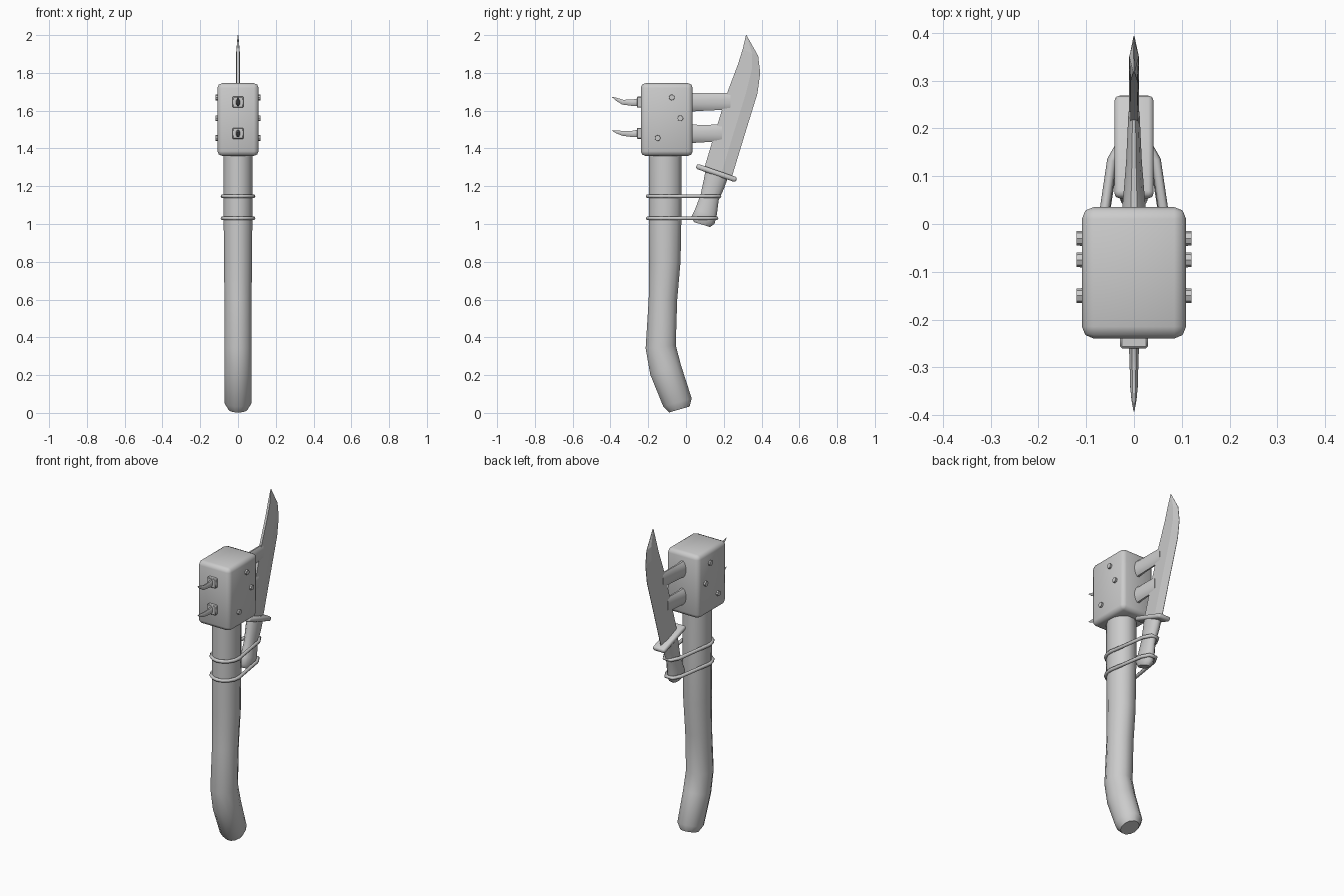
import bpy, bmesh, math
from mathutils import Vector, Matrix

if "Cube" in bpy.data.objects:
    bpy.data.objects.remove(bpy.data.objects["Cube"])


def finish(name, bm, angle=40):
    bmesh.ops.recalc_face_normals(bm, faces=bm.faces[:])
    me = bpy.data.meshes.new(name)
    bm.to_mesh(me)
    bm.free()
    ob = bpy.data.objects.new(name, me)
    bpy.context.collection.objects.link(ob)
    bpy.ops.object.select_all(action='DESELECT')
    ob.select_set(True)
    bpy.context.view_layer.objects.active = ob
    if angle:
        bpy.ops.object.shade_smooth_by_angle(angle=math.radians(angle))
    return ob


def skin(name, rings, angle=40):
    """Joins equal-length closed rings of points and caps both ends."""
    bm = bmesh.new()
    vs = [[bm.verts.new(p) for p in r] for r in rings]
    n = len(vs[0])
    for a, b in zip(vs, vs[1:]):
        for i in range(n):
            bm.faces.new((a[i], a[(i + 1) % n], b[(i + 1) % n], b[i]))
    bm.faces.new(vs[0])
    bm.faces.new(vs[-1])
    return finish(name, bm, angle)


def tube(name, stations, sides, angle=40):
    """Stations: y, z, tilt in degrees, half-width in the yz plane, half-width in x."""
    rings = []
    for y, z, tilt, r, rx in stations:
        c, s = math.cos(math.radians(tilt)), math.sin(math.radians(tilt))
        ring = []
        for i in range(sides):
            t = 2 * math.pi * (i + 0.5) / sides
            u = r * math.cos(t)
            ring.append((rx * math.sin(t), y + u * c, z + u * s))
        rings.append(ring)
    return skin(name, rings, angle)


def block(name, loc, size, bevel, segs=1, tilt=0, angle=40):
    bm = bmesh.new()
    bmesh.ops.create_cube(bm, size=1)
    bmesh.ops.scale(bm, vec=size, verts=bm.verts[:])
    if bevel:
        bmesh.ops.bevel(bm, geom=bm.edges[:], offset=bevel, segments=segs,
                        profile=0.5, affect='EDGES')
    bm.transform(Matrix.Translation(loc) @ Matrix.Rotation(math.radians(tilt), 4, 'X'))
    return finish(name, bm, angle)


# Curved wooden handle
tube("handle", [
    (-0.035, 0.018, 16, 0.058, 0.05), (-0.045, 0.055, 16, 0.081, 0.073),
    (-0.108, 0.228, 17, 0.088, 0.075), (-0.134, 0.35, 6, 0.083, 0.075),
    (-0.122, 0.6, -2, 0.078, 0.074), (-0.112, 0.8, 0, 0.086, 0.077),
    (-0.11, 1.1, 0, 0.090, 0.079), (-0.11, 1.38, 0, 0.090, 0.079)], 12, 50)

# Heavy head block
block("head", (0, -0.102, 1.553), (0.218, 0.275, 0.385), 0.025, 2, angle=60)

# Rivets on both sides of the head
for i, (y, z) in enumerate([(-0.075, 1.67), (-0.03, 1.56), (-0.15, 1.455)]):
    for side in (-1, 1):
        bm = bmesh.new()
        bmesh.ops.create_cone(bm, cap_ends=True, segments=8, radius1=0.017,
                              radius2=0.015, depth=0.03)
        bm.transform(Matrix.Translation((side * 0.105, y, z)) @
                     Matrix.Rotation(side * math.pi / 2, 4, 'Y'))
        finish(f"rivet_{i}_{side}", bm)

# Front spikes with their square plates
for i, (z, lift) in enumerate([(1.645, 0.028), (1.48, 0.015)]):
    block(f"spike_plate_{i}", (0, -0.245, z), (0.058, 0.03, 0.058), 0.004)
    tube(f"spike_{i}", [
        (-0.25, z, 90, 0.022, 0.012), (-0.285, z - 0.003, 88, 0.018, 0.010),
        (-0.335, z, 75, 0.014, 0.009), (-0.365, z + lift * 0.5, 65, 0.009, 0.006),
        (-0.392, z + lift, 60, 0.001, 0.001)], 8)

# Flattened struts between head and knife
for i, (z, end) in enumerate([(1.645, 0.235), (1.478, 0.19)]):
    tube(f"strut_{i}", [
        (0.02, z, 90, 0.052, 0.027), (0.06, z, 90, 0.049, 0.023),
        (0.13, z + 0.002, 90, 0.047, 0.017), (end, z + 0.004, 90, 0.046, 0.012)], 12)

# Blade: spine, ridge and cutting edge lofted from base to tip
spine = [(0.095, 1.29), (0.152, 1.48), (0.22, 1.70), (0.275, 1.845), (0.30, 1.925), (0.317, 1.998)]
edge = [(0.243, 1.25), (0.313, 1.48), (0.378, 1.69), (0.393, 1.80), (0.382, 1.89), (0.32, 2.0)]
rings = []
for i, (s, e) in enumerate(zip(spine, edge)):
    s, e = Vector((0, *s)), Vector((0, *e))
    m = s.lerp(e, 0.62)
    k = 0.002 if i == 5 else 0.010
    x = Vector((k, 0, 0))
    rings.append([s - x * 0.7, m - x, e - x * 0.1, e + x * 0.1, m + x, s + x * 0.7])
skin("knife_blade", rings, 0)

# Knife guard and grip
block("knife_guard", (0, 0.161, 1.27), (0.082, 0.225, 0.028), 0.011, 2, -19, 60)
tube("knife_grip", [
    (0.085, 0.997, -17, 0.046, 0.026), (0.090, 1.02, -17, 0.066, 0.038),
    (0.105, 1.06, -17, 0.062, 0.036), (0.125, 1.14, -17, 0.052, 0.032),
    (0.148, 1.21, -17, 0.060, 0.036), (0.162, 1.262, -17, 0.064, 0.037)], 12, 45)

# Two lashings round the handle and grip
for i, (z, back) in enumerate([(1.147, 0.178), (1.03, 0.162)]):
    pts = [(0.082 * math.cos(t), -0.11 + 0.092 * math.sin(t))
           for t in (math.radians(180 + 22.5 * k) for k in range(9))]
    pts += [(0.046, back - 0.045), (0.022, back), (-0.022, back), (-0.046, back - 0.045)]
    cu = bpy.data.curves.new(f"lashing_{i}", 'CURVE')
    cu.dimensions = '3D'
    cu.bevel_depth = 0.0105
    cu.bevel_resolution = 1
    sp = cu.splines.new('POLY')
    sp.points.add(len(pts) - 1)
    for p, (x, y) in zip(sp.points, pts):
        p.co = (x, y, z, 1)
    sp.use_cyclic_u = True
    bpy.context.collection.objects.link(bpy.data.objects.new(f"lashing_{i}", cu))
